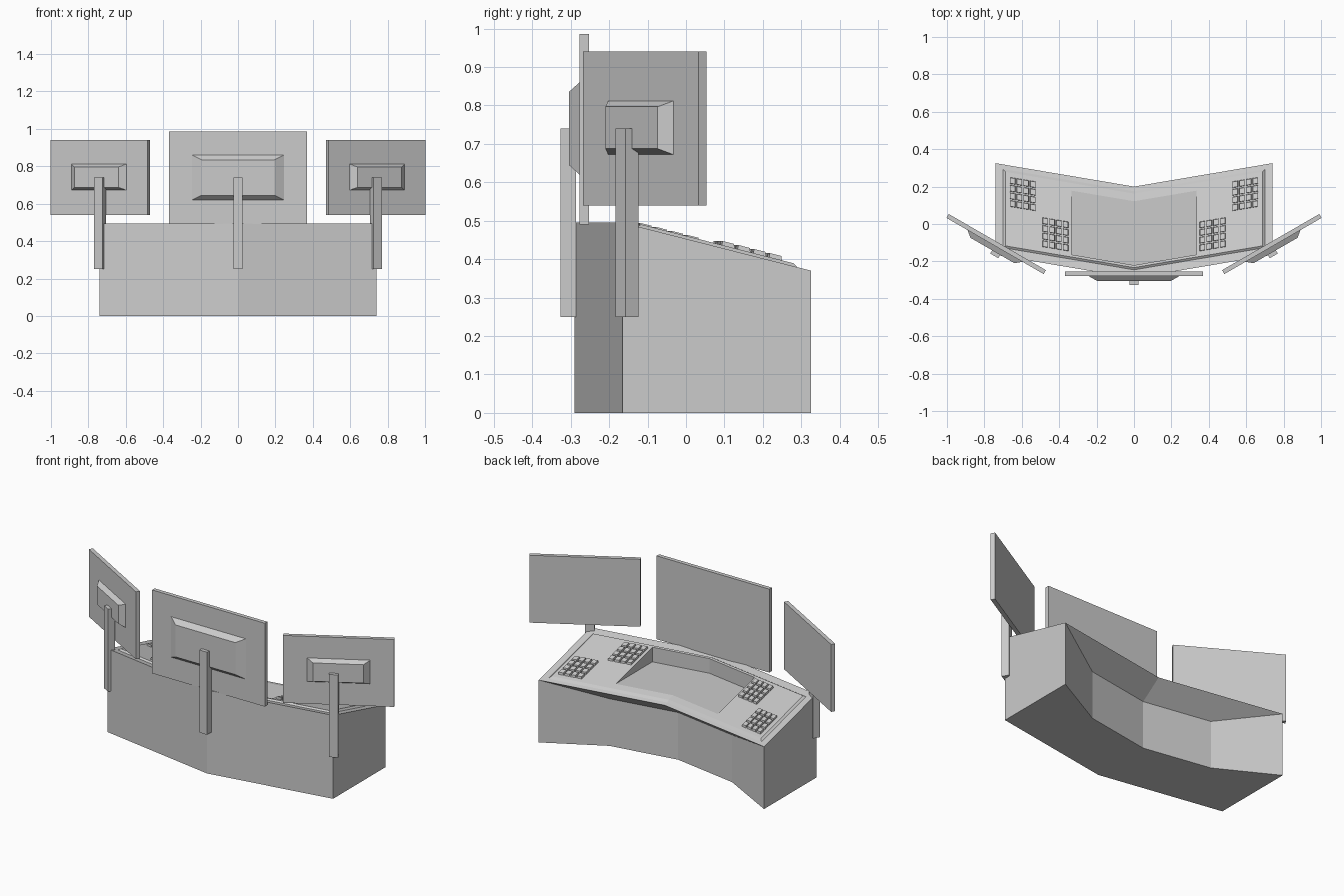
import bpy, bmesh, math
from mathutils import Matrix, Vector

cube = bpy.data.objects.get("Cube")
if cube:
    bpy.data.objects.remove(cube, do_unlink=True)

grey = bpy.data.materials.new("light_grey")
grey.use_nodes = True
grey.diffuse_color = (0.6, 0.6, 0.6, 1)
grey.node_tree.nodes["Principled BSDF"].inputs["Base Color"].default_value = (0.6, 0.6, 0.6, 1)


def finish(name, bm, matrix=Matrix()):
    bmesh.ops.remove_doubles(bm, verts=bm.verts, dist=1e-5)
    bmesh.ops.dissolve_degenerate(bm, edges=bm.edges, dist=1e-5)
    bmesh.ops.recalc_face_normals(bm, faces=bm.faces)
    mesh = bpy.data.meshes.new(name)
    bm.to_mesh(mesh)
    bm.free()
    mesh.materials.append(grey)
    obj = bpy.data.objects.new(name, mesh)
    obj.matrix_world = matrix
    bpy.context.collection.objects.link(obj)
    return obj


def front_edge(x):
    """y of the angled front wall at x."""
    return -0.29 + 0.169 * abs(x)


def top_z(t):
    """Height of the sloping top at distance t behind the front wall."""
    return 0.495 - 0.255 * t


def loft(name, sections):
    """Join (x, [(t, z), ...]) sections that follow the angled plan."""
    bm = bmesh.new()
    rings = [[bm.verts.new((x, front_edge(x) + t, z)) for t, z in pts] for x, pts in sections]
    n = len(rings[0])
    for a, b in zip(rings, rings[1:]):
        for i in range(n):
            j = (i + 1) % n
            bm.faces.new((a[i], a[j], b[j], b[i]))
    bm.faces.new(rings[0])
    bm.faces.new(rings[-1])
    return finish(name, bm)


def block(name, size, matrix, taper=(1, 1)):
    """Box whose -y face is scaled by taper."""
    bm = bmesh.new()
    bmesh.ops.create_cube(bm, size=1)
    for v in bm.verts:
        k = taper if v.co.y < 0 else (1, 1)
        v.co = Vector((v.co.x * size[0] * k[0], v.co.y * size[1], v.co.z * size[2] * k[1]))
    return finish(name, bm, matrix)


# Desk body with the hollowed knee space at the back
back = 0.49
end = [(0, 0), (0, top_z(0)), (back, top_z(back)), (back, top_z(back)), (back, 0)]
mid = end[:3] + [(0.365, 0.28), (0.365, 0)]
desk = loft("desk_body", [(-0.74, end), (-0.403, mid), (0, mid), (0.403, mid), (0.74, end)])

# Raised work surface with a chamfered border
t0, t1, c, h = 0.045, 0.465, 0.012, 0.01


def surface_ring(inset, rise):
    pts = [(t0, -h), (t0, 0), (t0 + inset, rise), (t1 - inset, rise), (t1, 0), (t1, -h)]
    return [(t, top_z(t) + dz) for t, dz in pts]


edge, full = surface_ring(0, 0), surface_ring(c, h)
surface = loft("work_surface", [(-0.70, edge), (-0.70 + c, full), (0, full),
                                (0.70 - c, full), (0.70, edge)])

# Level recess cut into the sloping surface
cut = [(0.07, 0.4), (0.07, 0.8), (0.6, 0.8), (0.6, 0.4)]
cutter = loft("recess_cutter", [(x, cut) for x in (-0.335, 0, 0.335)])
cutter.hide_render = True
for obj in (desk, surface):
    mod = obj.modifiers.new("recess", 'BOOLEAN')
    mod.operation = 'DIFFERENCE'
    mod.solver = 'EXACT'
    mod.object = cutter
    bpy.context.view_layer.objects.active = obj
    bpy.ops.object.modifier_apply(modifier=mod.name)
bpy.data.objects.remove(cutter, do_unlink=True)


# Keypads: four by four keys each, following the slope
def keypad(name, cx, cy):
    bm = bmesh.new()
    side = 1 if cx > 0 else -1
    for i in range(4):
        for j in range(4):
            x = cx + (i - 1.5) * 0.036
            y = cy + (j - 1.5) * 0.041 + 0.169 * side * (x - cx)
            made = bmesh.ops.create_cube(bm, size=1)["verts"]
            for v in made:
                k = 0.85 if v.co.z > 0 else 1
                px = x + v.co.x * 0.031 * k
                py = y + v.co.y * 0.035 * k + 0.169 * side * (px - x)
                rise = 0.012 if v.co.z > 0 else -0.005
                v.co = Vector((px, py, top_z(py - front_edge(px)) + h + rise))
    return finish(name, bm)


for side, label in ((1, "left"), (-1, "right")):
    keypad(label + "_outer_keypad", side * 0.595, 0.16)
    keypad(label + "_inner_keypad", side * 0.42, -0.055)


# Screens with tapered rear housings and support posts
def screen(label, centre, angle, size, housing, taper, post):
    rot = Matrix.Rotation(angle, 4, 'Z')
    base = Matrix.Translation(centre) @ rot
    block(label + "_screen", (size[0], 0.024, size[1]), base)
    block(label + "_housing", (housing[0], 0.028, housing[1]),
          base @ Matrix.Translation((0, -0.026, 0.002)), taper)
    block(label + "_post", (0.05, 0.04, 0.49),
          Matrix.Translation((post[0], post[1], 0.495)) @ rot)


screen("centre", (0, -0.265, 0.738), 0, (0.74, 0.495), (0.49, 0.24), (0.8, 0.79), (0, -0.306))
for side, label in ((1, "left"), (-1, "right")):
    screen(label, (side * 0.737, -0.107, 0.74), side * math.radians(30), (0.6, 0.4),
           (0.34, 0.14), (0.8, 0.78), (side * 0.737, -0.153))
